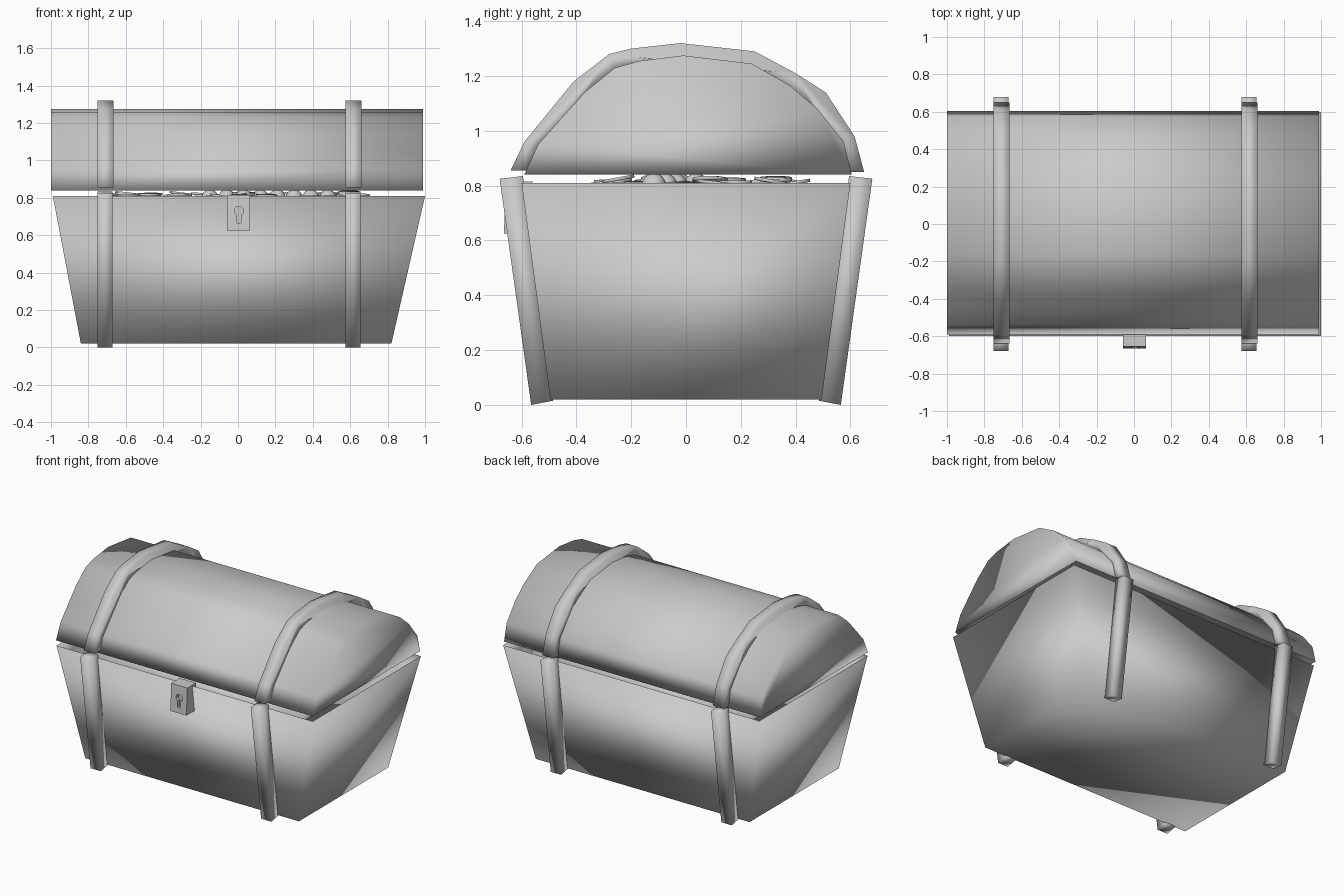
import bpy, bmesh, math, random
from mathutils import Vector, Matrix

if "Cube" in bpy.data.objects:
    bpy.data.objects.remove(bpy.data.objects["Cube"])

grey = bpy.data.materials.new("plain grey")
grey.use_nodes = True
grey.diffuse_color = (0.6, 0.6, 0.6, 1)
grey.node_tree.nodes["Principled BSDF"].inputs["Base Color"].default_value = (0.6, 0.6, 0.6, 1)


def finish(name, bm):
    """Turn a bmesh into a smooth shaded grey object."""
    bmesh.ops.recalc_face_normals(bm, faces=bm.faces)
    for f in bm.faces:
        f.smooth = True
    mesh = bpy.data.meshes.new(name)
    bm.to_mesh(mesh)
    bm.free()
    mesh.materials.append(grey)
    obj = bpy.data.objects.new(name, mesh)
    bpy.context.collection.objects.link(obj)
    return obj


def prism(outline, x0, x1):
    """Extrude a (y, z) outline along x."""
    bm = bmesh.new()
    face = bm.faces.new([bm.verts.new((x0, y, z)) for y, z in outline])
    out = bmesh.ops.extrude_face_region(bm, geom=[face])["geom"]
    moved = [v for v in out if isinstance(v, bmesh.types.BMVert)]
    bmesh.ops.translate(bm, verts=moved, vec=(x1 - x0, 0, 0))
    bmesh.ops.recalc_face_normals(bm, faces=bm.faces)
    return bm


def hollow(bm, direction, inset, depth):
    """Sink the face that looks in the given z direction."""
    bm.normal_update()
    face = max(bm.faces, key=lambda f: f.normal.z * direction + f.calc_area() * 0.01)
    bmesh.ops.inset_region(bm, faces=[face], thickness=inset)
    bmesh.ops.translate(bm, verts=face.verts[:], vec=(0, 0, -direction * depth))


# Chest body: open box that flares towards the rim
bm = bmesh.new()
rings = []
for x0, x1, y, z in ((-0.84, 0.82, 0.495, 0.02), (-0.99, 1.0, 0.6, 0.81)):
    rings.append([bm.verts.new(p) for p in ((x0, -y, z), (x1, -y, z), (x1, y, z), (x0, y, z))])
for i in range(4):
    j = (i + 1) % 4
    bm.faces.new((rings[0][i], rings[0][j], rings[1][j], rings[1][i]))
bm.faces.new(rings[0][::-1])
bm.faces.new(rings[1])
hollow(bm, 1, 0.04, 0.08)
finish("chest_body", bm)

# Domed lid with a recess underneath
dome = [(-0.59, 0.84), (-0.54, 0.95), (-0.46, 1.04), (-0.37, 1.14), (-0.26, 1.23),
        (-0.17, 1.255), (-0.01, 1.275), (0.24, 1.245), (0.38, 1.165), (0.48, 1.08),
        (0.575, 0.96), (0.605, 0.84)]
bm = prism(dome, -1.0, 0.99)
hollow(bm, -1, 0.13, 0.08)
finish("lid", bm)

# Straps: a bent band over the lid and straight bands down the front and back
band = [(-0.64, 0.855), (-0.59, 0.96), (-0.41, 1.18), (-0.28, 1.28), (-0.2, 1.3),
        (-0.02, 1.32), (0.25, 1.29), (0.4, 1.21), (0.51, 1.14), (0.615, 0.98), (0.65, 0.85)]
inner = [(y * 0.9, 0.85 + (z - 0.85) * 0.85) for y, z in reversed(band)]
leg = [(0.595, 0.835), (0.68, 0.825), (0.565, 0.0), (0.485, 0.015)]
for side, x in (("right", -0.75), ("left", 0.575)):
    finish(side + "_lid_strap", prism(band + inner, x, x + 0.085))
    for end, sign in (("front", -1), ("back", 1)):
        outline = [(sign * y, z) for y, z in leg]
        finish(f"{side}_{end}_strap", prism(outline, x, x + 0.08))

# Lock plate with a keyhole sunk into its front
bm = prism([(-0.56, 0.625), (-0.665, 0.625), (-0.655, 0.815), (-0.56, 0.815)], -0.06, 0.065)
lock = finish("lock", bm)
bm = bmesh.new()
turn = Matrix.Rotation(math.pi / 2, 4, "X")
bmesh.ops.create_cone(bm, cap_ends=True, segments=12, radius1=0.025, radius2=0.025, depth=0.06,
                      matrix=Matrix.Translation((0.005, -0.665, 0.73)) @ turn)
keyhole = finish("keyhole_cutter", bm)
bm = prism([(-0.7, 0.665), (-0.64, 0.665), (-0.64, 0.73), (-0.7, 0.73)], -0.006, 0.016)
slot = finish("slot_cutter", bm)
bpy.context.view_layer.objects.active = lock
for cutter in (keyhole, slot):
    cut = lock.modifiers.new("cut", "BOOLEAN")
    cut.operation = "DIFFERENCE"
    cut.object = cutter
    bpy.ops.object.modifier_apply(modifier=cut.name)
    bpy.data.objects.remove(cutter)
bpy.ops.object.select_all(action="DESELECT")
lock.select_set(True)
bpy.ops.object.shade_smooth_by_angle(angle=math.radians(40))

# Treasure: a layer of tilted coins with a few round beads
random.seed(4)
bm = bmesh.new()
for i in range(45):
    spot = Vector((random.uniform(-0.62, 0.65), random.uniform(-0.3, 0.4), random.uniform(0.8, 0.825)))
    tilt = Matrix.Rotation(random.uniform(-0.2, 0.2), 4, random.choice("XY"))
    bmesh.ops.create_cone(bm, cap_ends=True, segments=12, radius1=0.06, radius2=0.06,
                          depth=0.012, matrix=Matrix.Translation(spot) @ tilt)
finish("coins", bm)
bm = bmesh.new()
for i in range(9):
    spot = Vector((-0.15 + 0.09 * i, random.uniform(-0.15, 0.05), 0.8))
    bmesh.ops.create_uvsphere(bm, u_segments=12, v_segments=8, radius=0.045,
                              matrix=Matrix.Translation(spot))
finish("beads", bm)
# Bed that the treasure lies on
bm = prism([(-0.55, 0.72), (0.55, 0.72), (0.45, 0.795), (-0.45, 0.795)], -0.85, 0.85)
finish("treasure_bed", bm)
